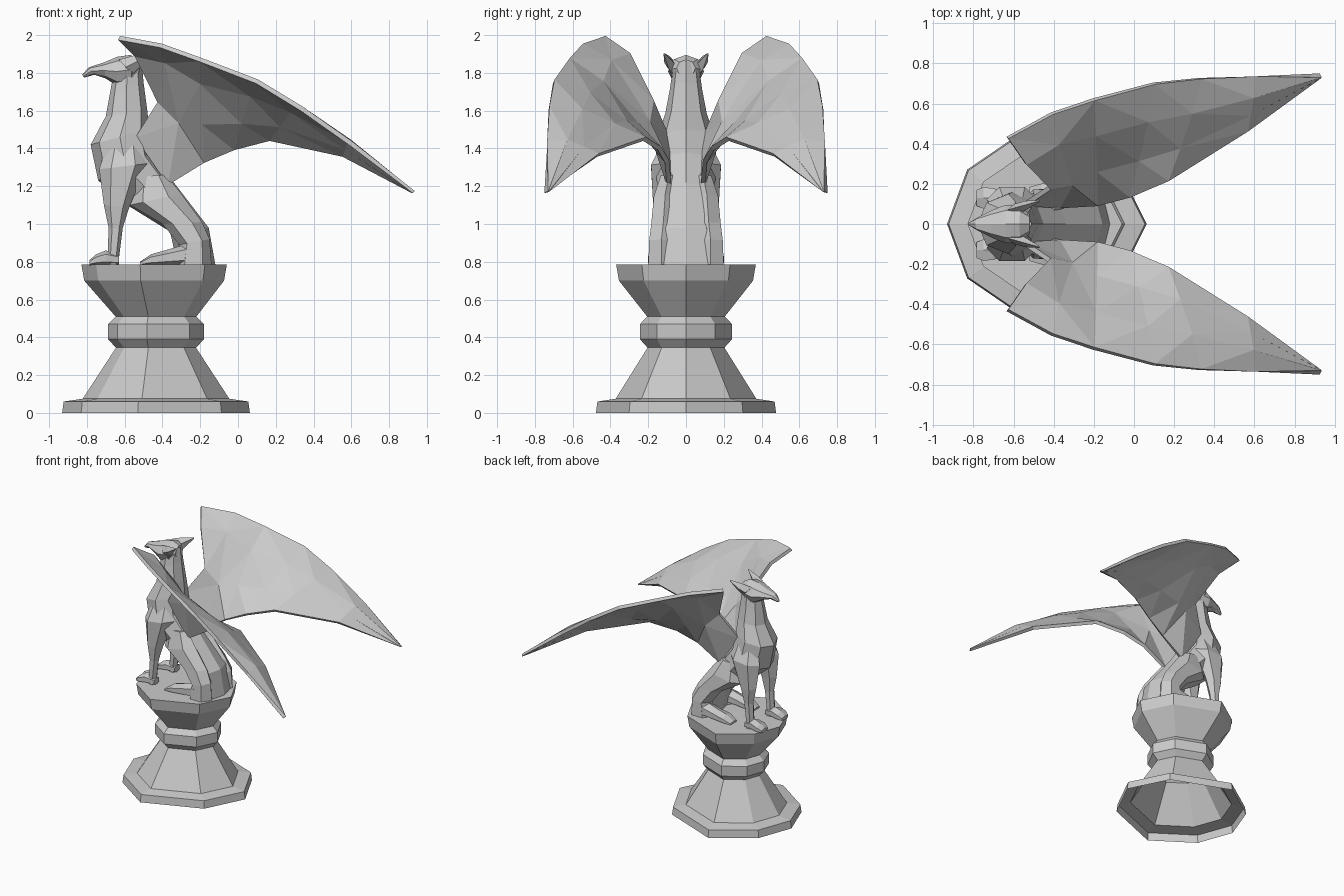
import bpy, bmesh, math
from mathutils import Vector as V


def finish(name, bm):
    bmesh.ops.recalc_face_normals(bm, faces=bm.faces)
    me = bpy.data.meshes.new(name)
    bm.to_mesh(me)
    bm.free()
    ob = bpy.data.objects.new(name, me)
    bpy.context.collection.objects.link(ob)
    return ob


def skin(bm, rings, closed=True):
    rows = [[bm.verts.new(p) for p in r] for r in rings]
    n = len(rows[0])
    for a, b in zip(rows, rows[1:]):
        for i in range(n if closed else n - 1):
            j = (i + 1) % n
            bm.faces.new((a[i], a[j], b[j], b[i]))
    return rows


# Section = (front x, front z, back x, back z, centre y, half width)
def loft(name, sections, n=8, side=1):
    rings = []
    for fx, fz, bx, bz, y, w in sections:
        f, b = V((fx, y * side, fz)), V((bx, y * side, bz))
        ring = []
        for i in range(n):
            a = math.tau * i / n
            ring.append((f + b) / 2 + (b - f) / 2 * math.cos(a) + V((0, w * math.sin(a), 0)))
        rings.append(ring)
    bm = bmesh.new()
    rows = skin(bm, rings)
    bm.faces.new(rows[0])
    bm.faces.new(rows[-1])
    return finish(name, bm)


# Pedestal: uneven octagon scaled up a profile, open underneath
half = [(0.495, 0), (0.345, 0.30), (-0.095, 0.475), (-0.395, 0.27), (-0.495, 0)]
octagon = half + [(x, -y) for x, y in half[3:0:-1]]
profile = [(0.497, 0), (0.489, 0.06), (0.388, 0.075), (0.212, 0.345), (0.254, 0.39),
           (0.254, 0.47), (0.214, 0.51), (0.37, 0.70), (0.385, 0.785)]
bm = bmesh.new()
rows = skin(bm, [[(-0.434 - 0.01 * (z > 0.6) + x * r / 0.495, y * r / 0.495, z)
                  for x, y in octagon] for r, z in profile])
bm.faces.new(rows[-1])
finish("pedestal", bm)

# Torso and neck
loft("body", [(-0.32, 0.785, -0.12, 0.785, 0, 0.17),
              (-0.36, 0.96, -0.155, 0.98, 0, 0.155),
              (-0.57, 1.09, -0.34, 1.22, 0, 0.145),
              (-0.74, 1.23, -0.45, 1.38, 0, 0.165),
              (-0.78, 1.42, -0.47, 1.50, 0, 0.15),
              (-0.70, 1.57, -0.48, 1.60, 0, 0.11),
              (-0.68, 1.68, -0.50, 1.75, 0, 0.085),
              (-0.66, 1.79, -0.51, 1.86, 0, 0.07)])

# Head tapering into a hooked beak
loft("head", [(-0.52, 1.87, -0.52, 1.78, 0, 0.05),
              (-0.57, 1.895, -0.56, 1.74, 0, 0.09),
              (-0.64, 1.885, -0.64, 1.73, 0, 0.095),
              (-0.71, 1.855, -0.70, 1.77, 0, 0.07),
              (-0.79, 1.83, -0.76, 1.79, 0, 0.035),
              (-0.825, 1.79, -0.815, 1.775, 0, 0.008)])

# Wing edges, leading tip first
upper = [(-0.63, 0.43, 1.985), (-0.41, 0.55, 1.945), (-0.2, 0.62, 1.87), (0.1, 0.70, 1.755),
         (0.33, 0.725, 1.615), (0.6, 0.735, 1.425), (0.93, 0.74, 1.17)]
lower = [(-0.54, 0.10, 1.46), (-0.37, 0.09, 1.21), (-0.18, 0.10, 1.33), (-0.02, 0.14, 1.40),
         (0.17, 0.22, 1.45), (0.56, 0.465, 1.365), (0.925, 0.736, 1.167)]

for side, label in ((-1, "near"), (1, "far")):
    # Front legs and paws
    loft("front_leg_" + label, [(-0.68, 1.47, -0.52, 1.47, 0.08, 0.03),
                                (-0.735, 1.29, -0.48, 1.32, 0.12, 0.075),
                                (-0.71, 1.10, -0.575, 1.09, 0.13, 0.05),
                                (-0.685, 0.98, -0.61, 0.98, 0.13, 0.036),
                                (-0.69, 0.84, -0.63, 0.82, 0.13, 0.034),
                                (-0.69, 0.785, -0.63, 0.785, 0.13, 0.034)], 6, side)
    loft("front_paw_" + label, [(-0.63, 0.84, -0.63, 0.78, 0.13, 0.035),
                                (-0.70, 0.86, -0.70, 0.78, 0.13, 0.055),
                                (-0.75, 0.84, -0.75, 0.78, 0.13, 0.062),
                                (-0.785, 0.81, -0.785, 0.78, 0.13, 0.045)], 6, side)
    # Haunches and hind feet
    loft("haunch_" + label, [(-0.54, 1.25, -0.38, 1.26, 0.09, 0.05),
                             (-0.57, 1.10, -0.30, 1.16, 0.11, 0.07),
                             (-0.40, 1.00, -0.19, 1.01, 0.12, 0.073),
                             (-0.31, 0.89, -0.15, 0.92, 0.13, 0.075),
                             (-0.33, 0.785, -0.14, 0.785, 0.13, 0.08)], 6, side)
    loft("hind_foot_" + label, [(-0.25, 0.90, -0.25, 0.78, 0.14, 0.065),
                                (-0.37, 0.865, -0.37, 0.78, 0.145, 0.06),
                                (-0.46, 0.84, -0.46, 0.78, 0.145, 0.065),
                                (-0.52, 0.80, -0.52, 0.78, 0.145, 0.045)], 6, side)
    # Ears swept back
    loft("ear_" + label, [(-0.63, 1.87, -0.56, 1.79, 0.07, 0.03),
                          (-0.56, 1.89, -0.53, 1.82, 0.09, 0.025),
                          (-0.47, 1.905, -0.47, 1.895, 0.115, 0.004)], 4, side)
    # Wings: thin arched faceted sheets
    columns = []
    for i, (u, l) in enumerate(zip(upper, lower)):
        u, l = V(u), V(l)
        s = 0.0 if i == 6 else 1.0
        mids = [u.lerp(l, t) + V((0, -b, b)) * s for t, b in ((0.28, 0.03), (0.65, 0.015))]
        if i == 0:
            mids = [V((-0.54, 0.30, 1.895)), V((-0.42, 0.18, 1.65))]
        if i == 1:
            mids = [V((-0.38, 0.40, 1.86)), V((-0.31, 0.20, 1.54))]
        columns.append([V((p.x, p.y * side, p.z)) for p in (u, *mids, l)])
    bm = bmesh.new()
    skin(bm, columns, closed=False)
    bmesh.ops.triangulate(bm, faces=bm.faces)
    wing = finish("wing_" + label, bm)
    mod = wing.modifiers.new("thickness", "SOLIDIFY")
    mod.thickness = 0.025
    mod.offset = 0
